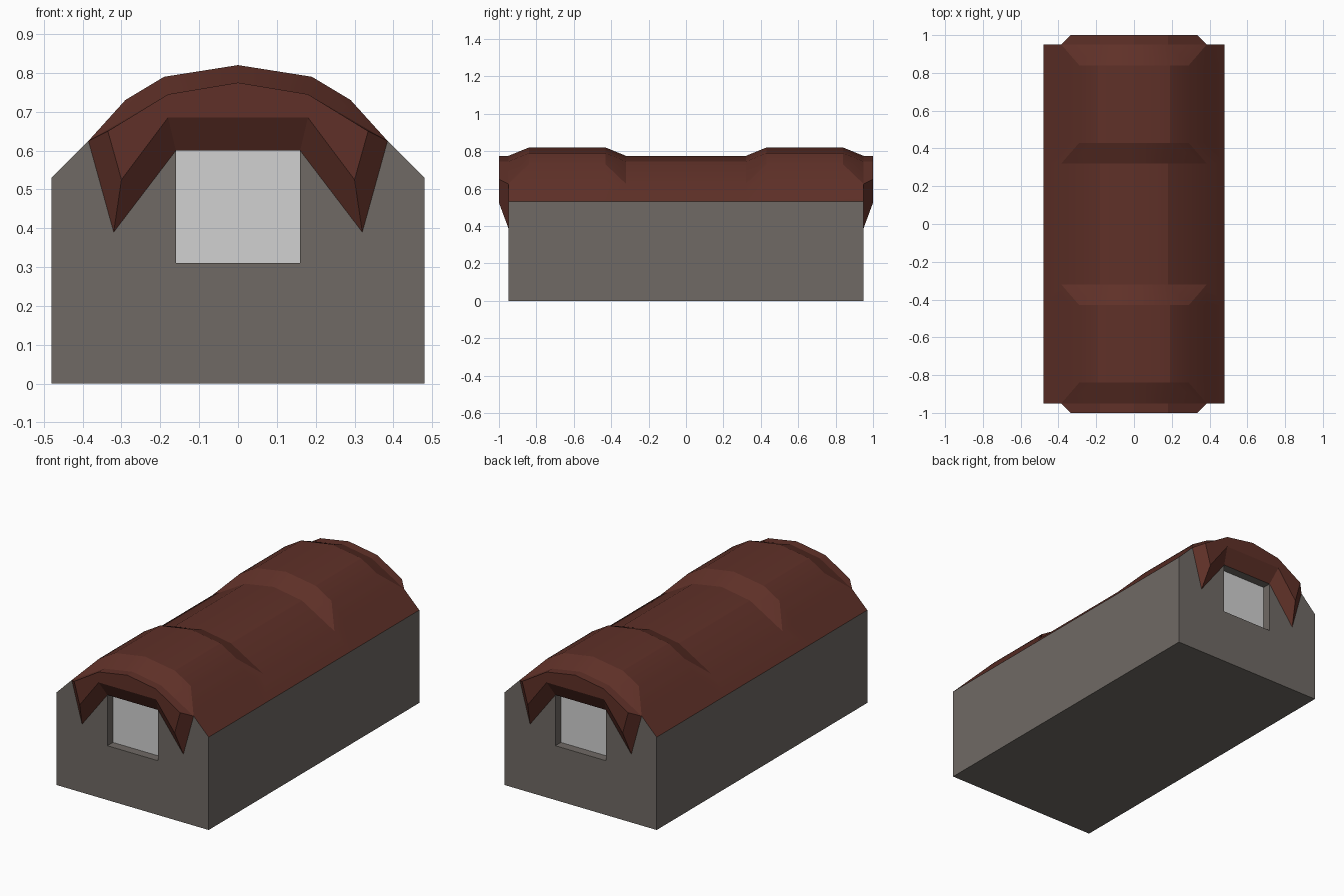
import bpy, bmesh
from mathutils import Vector

if "Cube" in bpy.data.objects:
    bpy.data.objects.remove(bpy.data.objects["Cube"])


def material(name, col):
    m = bpy.data.materials.new(name)
    m.diffuse_color = (*col, 1)
    m.use_nodes = True
    m.node_tree.nodes["Principled BSDF"].inputs["Base Color"].default_value = m.diffuse_color
    return m


GREY = material("grey wall", (0.162, 0.144, 0.130))
BROWN = material("red brown roof", (0.115, 0.030, 0.021))
PALE = material("pale window", (0.64, 0.64, 0.64))


def face(bm, pts, out):
    """Add a polygon whose normal points along 'out'."""
    f = bm.faces.new([bm.verts.new(p) for p in pts])
    f.normal_update()
    if f.normal.dot(Vector(out)) < 0:
        f.normal_flip()


def finish(name, bm, mat, smooth=None, recalc=False):
    bmesh.ops.remove_doubles(bm, verts=bm.verts[:], dist=0.0005)
    if recalc:
        bmesh.ops.recalc_face_normals(bm, faces=bm.faces[:])
    me = bpy.data.meshes.new(name)
    bm.to_mesh(me)
    bm.free()
    me.materials.append(mat)
    ob = bpy.data.objects.new(name, me)
    bpy.context.collection.objects.link(ob)
    if smooth:
        bpy.ops.object.select_all(action='DESELECT')
        ob.select_set(True)
        bpy.context.view_layer.objects.active = ob
        bpy.ops.object.shade_smooth_by_angle(angle=smooth)
    return ob


W, L, EAVE = 0.48, 0.95, 0.53          # half width, half length, eave height
WX, Z0, Z1, DEEP = 0.16, 0.31, 0.60, 0.05   # window opening
RIDGE = 0.775

# Body: floor, side walls, end walls with window recesses
bm = bmesh.new()
face(bm, [(-W, -L, 0), (W, -L, 0), (W, L, 0), (-W, L, 0)], (0, 0, -1))
for s in (-1, 1):
    face(bm, [(s*W, -L, 0), (s*W, L, 0), (s*W, L, EAVE), (s*W, -L, EAVE)], (s, 0, 0))
for e in (-1, 1):
    y, yi = e*L, e*(L - DEEP)
    for s in (-1, 1):
        half = [(WX, 0), (W, 0), (W, EAVE), (0.385, 0.625), (0.18, 0.745),
                (WX, 0.748), (WX, Z1), (WX, Z0)]
        face(bm, [(s*x, y, z) for x, z in half], (0, e, 0))
        face(bm, [(s*WX, y, Z0), (s*WX, y, Z1), (s*WX, yi, Z1), (s*WX, yi, Z0)], (-s, 0, 0))
    face(bm, [(-WX, y, 0), (WX, y, 0), (WX, y, Z0), (-WX, y, Z0)], (0, e, 0))
    face(bm, [(-WX, y, Z1), (WX, y, Z1), (WX, y, 0.748), (0, y, RIDGE), (-WX, y, 0.748)], (0, e, 0))
    for z, d in ((Z0, 1), (Z1, -1)):
        face(bm, [(-WX, y, z), (WX, y, z), (WX, yi, z), (-WX, yi, z)], (0, 0, d))
finish("body", bm, GREY)

# Window panes
for e, n in ((-1, "front"), (1, "back")):
    bm = bmesh.new()
    y = e*(L - DEEP)
    face(bm, [(-WX, y, Z0), (WX, y, Z0), (WX, y, Z1), (-WX, y, Z1)], (0, e, 0))
    finish(n + "_window", bm, PALE)

# Roof: low and raised profiles lofted along the length
LOW = [(W, EAVE), (0.385, 0.625), (0.385, 0.625), (0.18, 0.745), (0, RIDGE)]
HIGH = [(W, EAVE), (0.385, 0.625), (0.29, 0.73), (0.19, 0.79), (0, 0.82)]
stations = [(-L, LOW), (-0.84, HIGH), (-0.43, HIGH), (-0.32, LOW),
            (0.32, LOW), (0.43, HIGH), (0.84, HIGH), (L, LOW)]
bm = bmesh.new()
for (ya, pa), (yb, pb) in zip(stations, stations[1:]):
    for s in (-1, 1):
        for i in range(4):
            pts = [(s*pa[i][0], ya, pa[i][1]), (s*pa[i+1][0], ya, pa[i+1][1]),
                   (s*pb[i+1][0], yb, pb[i+1][1]), (s*pb[i][0], yb, pb[i][1])]
            pts = list(dict.fromkeys(pts))
            if len(pts) > 2:
                face(bm, pts, (0, 0, 1))
finish("roof", bm, BROWN, smooth=0.36)

# Hoods over the windows: arched brow with pointed ends
OUT, FR = L, 1.0
P = {"top": (0, OUT, RIDGE), "sh": (0.18, OUT, 0.745), "edge": (0.385, OUT, 0.625),
     "tip": (0.32, OUT, 0.39), "ftop": (0, FR, RIDGE), "fsh": (0.18, FR, 0.745),
     "fedge": (0.335, FR, 0.65), "ftip": (0.30, FR, 0.525),
     "fin0": (0, FR, 0.685), "fin": (0.18, FR, 0.685),
     "in0": (0, OUT, 0.60), "in": (0.16, OUT, 0.60)}
FACES = ["top sh fsh ftop", "sh edge fedge fsh", "edge tip ftip fedge",
         "ftop fsh fin fin0", "fsh fedge ftip fin", "fin0 fin in in0",
         "fin ftip tip in", "top sh in in0", "sh edge tip in"]
for e, n in ((-1, "front"), (1, "back")):
    bm = bmesh.new()
    for s in (-1, 1):
        for f in FACES:
            face(bm, [(s*P[k][0], e*P[k][1], P[k][2]) for k in f.split()], (0, e, 0))
    finish(n + "_hood", bm, BROWN, recalc=True)
